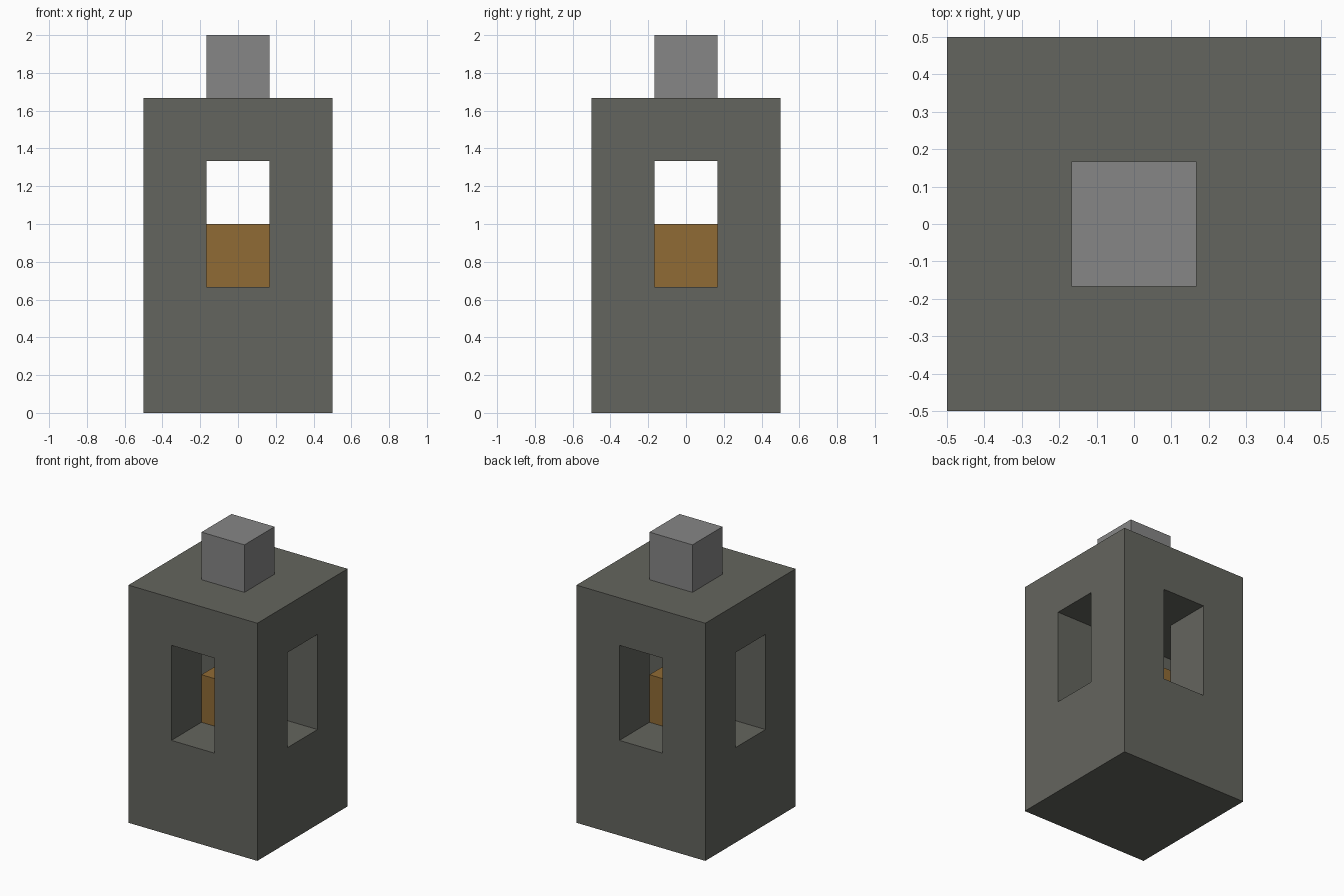
import bpy

# Remove the default cube
default = bpy.data.objects.get("Cube")
if default:
    bpy.data.objects.remove(default, do_unlink=True)

U = 1 / 3  # building module


def material(name, rgb):
    mat = bpy.data.materials.new(name)
    mat.use_nodes = True
    color = (*rgb, 1)
    mat.diffuse_color = color
    bsdf = next(n for n in mat.node_tree.nodes if n.type == 'BSDF_PRINCIPLED')
    bsdf.inputs["Base Color"].default_value = color
    return mat


def box(name, size, bottom, mat=None):
    """Centred box resting at the given height."""
    bpy.ops.mesh.primitive_cube_add(size=1, location=(0, 0, bottom + size[2] / 2))
    obj = bpy.context.object
    obj.name = obj.data.name = name
    obj.scale = size
    bpy.ops.object.transform_apply(location=True, rotation=False, scale=True)
    if mat:
        obj.data.materials.append(mat)
    return obj


stone = material("dark stone", (0.127, 0.13, 0.112))
grey = material("light grey", (0.238, 0.238, 0.238))
brown = material("amber brown", (0.279, 0.147, 0.035))

# Tower body with two crossing window passages
body = box("tower_body", (3 * U, 3 * U, 5 * U), 0, stone)
cutters = [box("passage_cutter_x", (4 * U, U, 2 * U), 2 * U),
           box("passage_cutter_y", (U, 4 * U, 2 * U), 2 * U)]
bpy.context.view_layer.objects.active = body
for cutter in cutters:
    cutter.hide_render = True
    mod = body.modifiers.new("window passage", 'BOOLEAN')
    mod.operation = 'DIFFERENCE'
    mod.solver = 'EXACT'
    mod.object = cutter
    bpy.ops.object.modifier_apply(modifier=mod.name)
    bpy.data.objects.remove(cutter, do_unlink=True)

# Block standing where the passages cross
box("core_block", (U, U, U), 2 * U, brown)

# Chimney block on the roof
box("roof_block", (U, U, U), 5 * U, grey)
